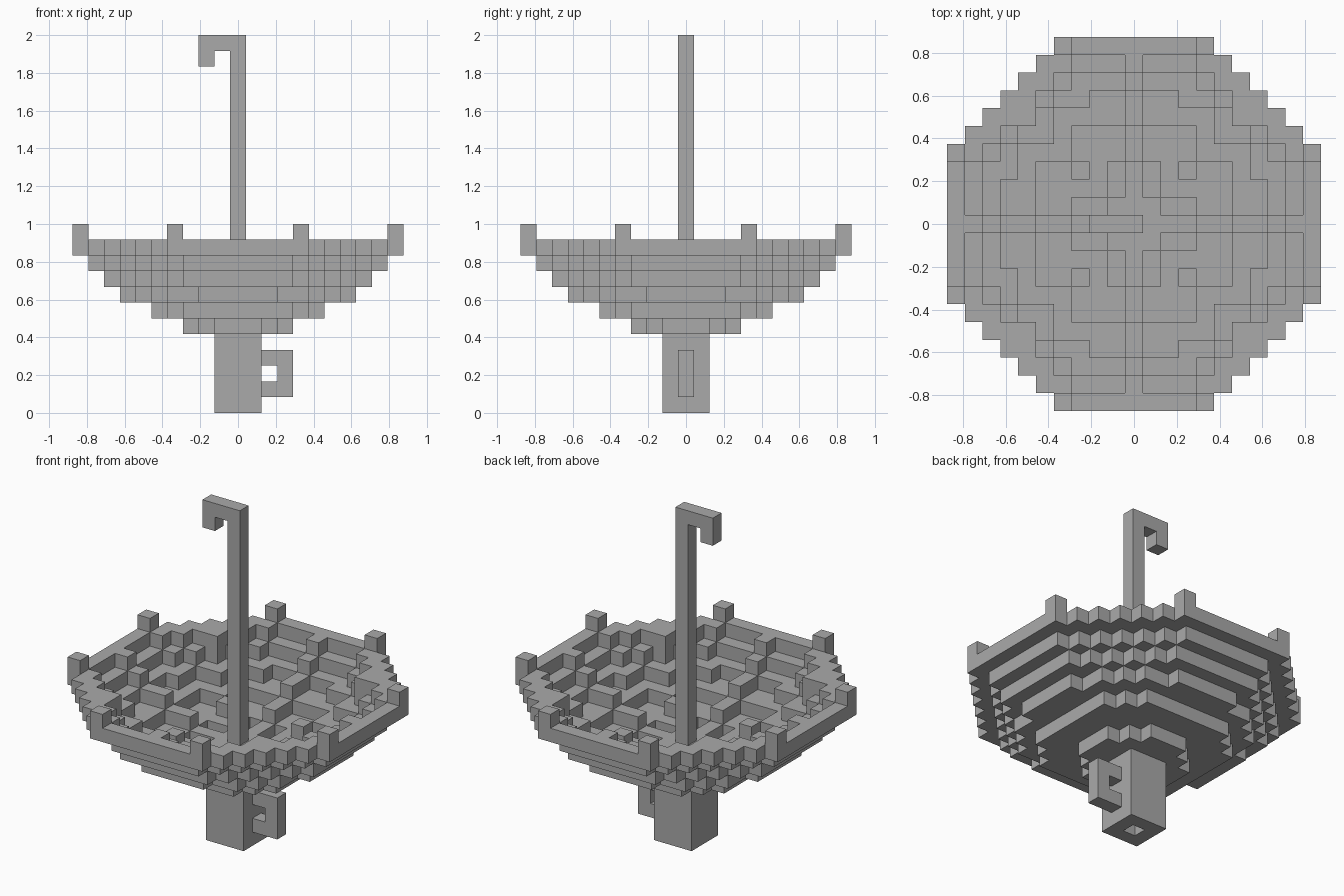
import bpy
import bmesh
from mathutils import Vector

cube = bpy.data.objects.get("Cube")
if cube:
    bpy.data.objects.remove(cube, do_unlink=True)

U = 1 / 12  # edge length of one block

grey = bpy.data.materials.new("plain_grey")
grey.use_nodes = True
grey.diffuse_color = (0.4, 0.4, 0.4, 1)
grey.node_tree.nodes["Principled BSDF"].inputs["Base Color"].default_value = (0.4, 0.4, 0.4, 1)


def octagon(radius, diagonal):
    """Cells of a stepped octagon."""
    span = range(-radius, radius + 1)
    return {(x, y) for x in span for y in span if abs(x) + abs(y) <= diagonal}


# Canopy outlines, from the hub up to the rim
outlines = [octagon(3, 4), octagon(5, 8), octagon(7, 10),
            octagon(8, 11), octagon(9, 12), octagon(10, 14)]
outlines[2] -= {(x, y) for x, y in outlines[2] if {abs(x), abs(y)} == {3, 7}}

# Canopy: each layer is the ring outside the layer below
BASE = 5
canopy, ribs = set(), set()
inner = {(0, 0)}
for i, outline in enumerate(outlines):
    for x, y in outline - inner:
        canopy.add((x, y, BASE + i))
        # Ribs rest on the canopy along the axes and the diagonals
        if i < len(outlines) - 1 and (x == 0 or y == 0 or abs(x) == abs(y)):
            ribs.add((x, y, BASE + i + 1))
    inner = outline

# Rim tips at the eight corners
tips = {(sx * a, sy * b, 11) for sx in (-1, 1) for sy in (-1, 1)
        for a, b in ((10, 4), (4, 10))}

# Pole with a hook at the top
pole = {(0, 0, z) for z in range(BASE, 24)}
pole |= {(-1, 0, 23), (-2, 0, 23), (-2, 0, 22)}

# Hollow socket with a looped catch on its side
socket = {(x, y, z) for x in (-1, 0, 1) for y in (-1, 0, 1)
          for z in range(BASE) if x or y}
catch = {(x, 0, z) for x in (2, 3) for z in (1, 2, 3)} - {(2, 0, 2)}

parts = {"canopy": canopy, "ribs": ribs, "rim_tips": tips,
         "hooked_pole": pole, "socket": socket, "side_catch": catch}
filled = set().union(*parts.values())


def build(name, cells):
    """Skin a set of blocks, leaving out faces hidden between blocks."""
    bm = bmesh.new()
    for cell in sorted(cells):
        centre = Vector(cell) + Vector((0, 0, 0.5))
        for axis in range(3):
            for sign in (-1, 1):
                side = [0, 0, 0]
                side[axis] = sign
                if tuple(c + s for c, s in zip(cell, side)) in filled:
                    continue
                n = Vector(side)
                u = Vector([float(k == (axis + 1) % 3) for k in range(3)])
                v = n.cross(u)
                mid = centre + n / 2
                corners = [mid + (a * u + b * v) / 2
                           for a, b in ((-1, -1), (1, -1), (1, 1), (-1, 1))]
                bm.faces.new([bm.verts.new(c * U) for c in corners])
    bmesh.ops.remove_doubles(bm, verts=bm.verts, dist=U / 100)
    bmesh.ops.dissolve_limit(bm, angle_limit=0.01, verts=bm.verts, edges=bm.edges)
    mesh = bpy.data.meshes.new(name)
    bm.to_mesh(mesh)
    bm.free()
    mesh.materials.append(grey)
    bpy.context.collection.objects.link(bpy.data.objects.new(name, mesh))


for part_name, part_cells in parts.items():
    build(part_name, part_cells)
